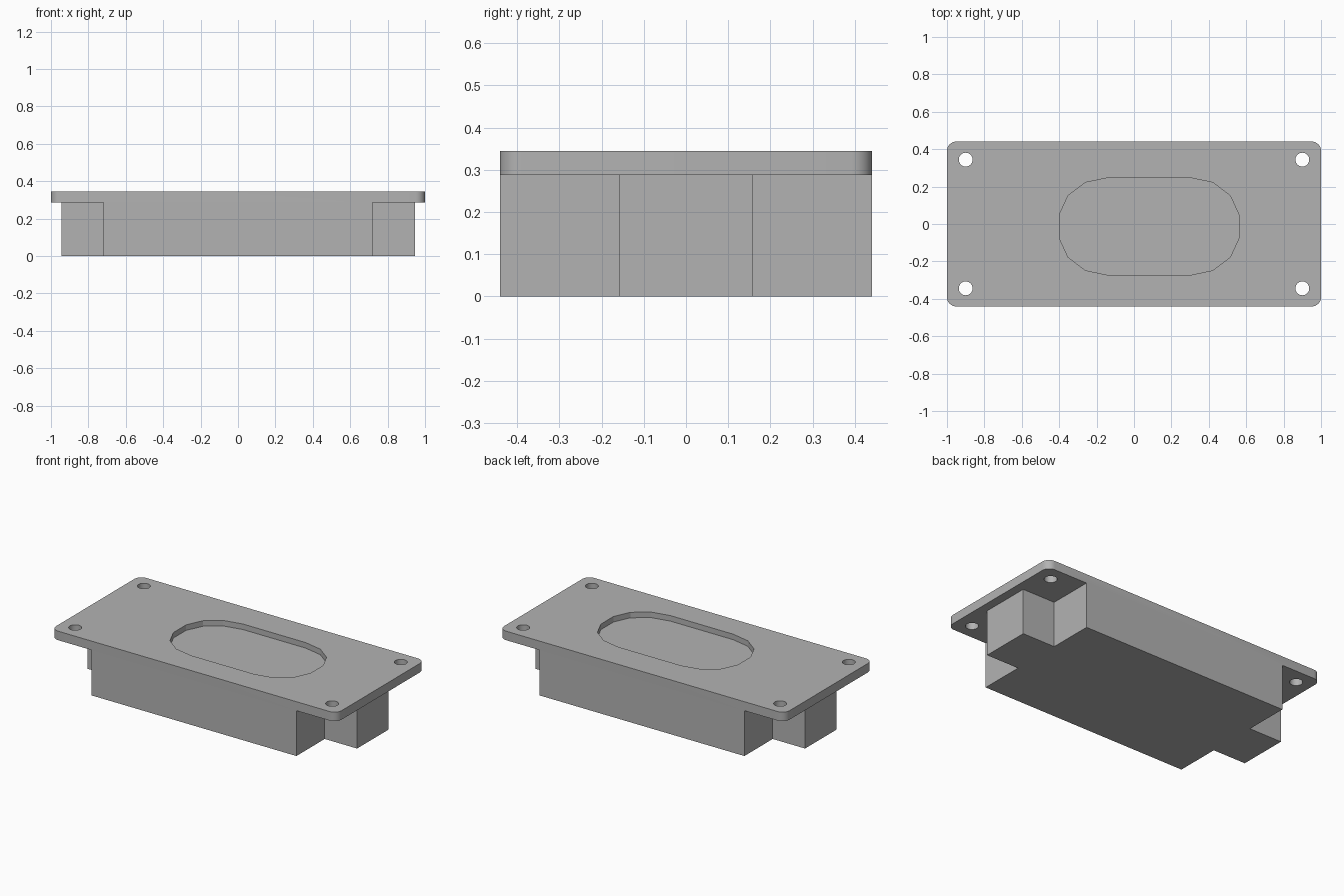
import bpy
import bmesh
from math import cos, sin, pi, radians

# Main dimensions
HALF_X, HALF_Y = 1.0, 0.441
PLATE_Z, TOP_Z = 0.287, 0.344
POCKET_DEPTH = 0.035
CORNER_R = 0.05
HOLE_X, HOLE_Y, HOLE_R = 0.9, 0.344, 0.037

cube = bpy.data.objects.get("Cube")
if cube:
    bpy.data.objects.remove(cube, do_unlink=True)

grey = bpy.data.materials.new("plain grey")
grey.use_nodes = True
grey.diffuse_color = (0.45, 0.45, 0.45, 1)
grey.node_tree.nodes["Principled BSDF"].inputs["Base Color"].default_value = grey.diffuse_color


def prism(name, outline, z0, z1):
    """Extrude a closed outline from z0 up to z1."""
    bm = bmesh.new()
    base = bm.faces.new([bm.verts.new((x, y, z0)) for x, y in outline])
    ext = bmesh.ops.extrude_face_region(bm, geom=[base], use_keep_orig=True)
    top = [v for v in ext["geom"] if isinstance(v, bmesh.types.BMVert)]
    bmesh.ops.translate(bm, verts=top, vec=(0, 0, z1 - z0))
    bmesh.ops.recalc_face_normals(bm, faces=bm.faces)
    mesh = bpy.data.meshes.new(name)
    bm.to_mesh(mesh)
    bm.free()
    mesh.materials.append(grey)
    obj = bpy.data.objects.new(name, mesh)
    bpy.context.collection.objects.link(obj)
    return obj


def arc(cx, cy, r, start, sweep, steps):
    return [(cx + r * cos(start + sweep * i / steps),
             cy + r * sin(start + sweep * i / steps)) for i in range(steps + 1)]


def four_way(quarter, cx=0, cy=0):
    """Mirror a counter-clockwise first-quadrant outline into all quadrants."""
    half = quarter + [(-x, y) for x, y in reversed(quarter)]
    return [(cx + x, cy + y) for x, y in half + [(-x, -y) for x, y in half]]


def combine(target, other, operation):
    mod = target.modifiers.new(operation.lower(), 'BOOLEAN')
    mod.operation, mod.solver, mod.object = operation, 'EXACT', other
    bpy.context.view_layer.objects.active = target
    bpy.ops.object.modifier_apply(modifier=mod.name)
    bpy.data.objects.remove(other, do_unlink=True)


# Rounded mounting plate
corner = arc(HALF_X - CORNER_R, HALF_Y - CORNER_R, CORNER_R, 0, pi / 2, 8)
housing = prism("flanged_housing", four_way(corner), PLATE_Z, TOP_Z)

# Cross-shaped body, notched at its corners to clear the screw holes
body_quarter = [(0.945, 0.158), (0.718, 0.158), (0.718, HALF_Y)]
combine(housing, prism("body", four_way(body_quarter), 0, PLATE_Z), 'UNION')

# Shallow faceted pocket, slightly off centre
pocket_quarter = [(0.48, 0.063), (0.433, 0.165), (0.34, 0.235), (0.22, 0.26)]
pocket = prism("pocket_cutter", four_way(pocket_quarter, 0.081, -0.013),
               TOP_Z - POCKET_DEPTH, TOP_Z + 0.1)
combine(housing, pocket, 'DIFFERENCE')

# Four screw holes through the plate
for sx in (-1, 1):
    for sy in (-1, 1):
        circle = arc(sx * HOLE_X, sy * HOLE_Y, HOLE_R, 0, 2 * pi, 32)[:-1]
        combine(housing, prism("hole_cutter", circle, PLATE_Z - 0.1, TOP_Z + 0.1), 'DIFFERENCE')

# Merge flat regions, then smooth the round corners and holes only
bm = bmesh.new()
bm.from_mesh(housing.data)
bmesh.ops.remove_doubles(bm, verts=bm.verts, dist=0.0002)
bmesh.ops.dissolve_limit(bm, angle_limit=radians(1), verts=bm.verts, edges=bm.edges)
bm.to_mesh(housing.data)
bm.free()
bpy.ops.object.select_all(action='DESELECT')
housing.select_set(True)
bpy.context.view_layer.objects.active = housing
bpy.ops.object.shade_smooth_by_angle(angle=radians(15))
